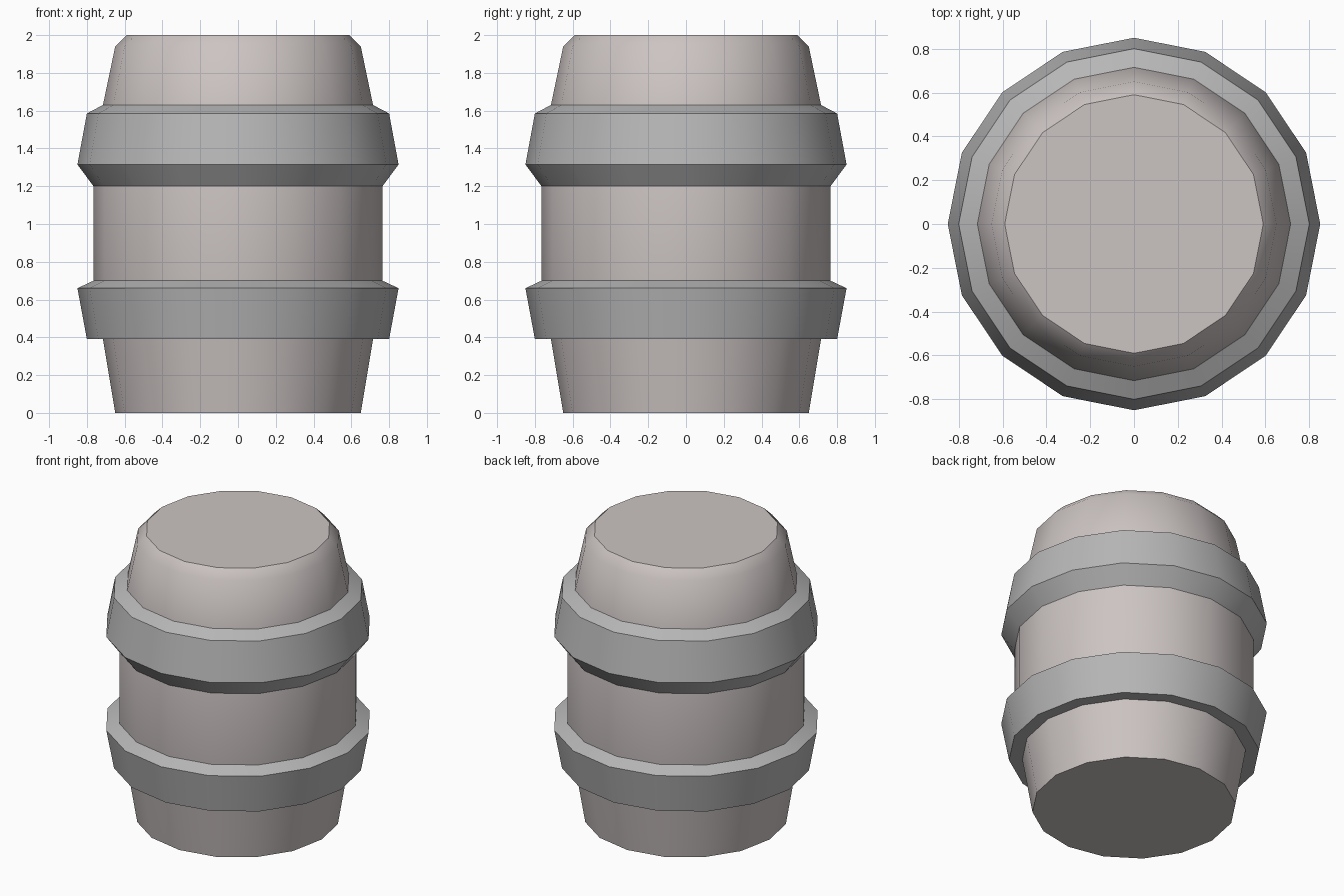
import bpy, bmesh, math

cube = bpy.data.objects.get("Cube")
if cube:
    bpy.data.objects.remove(cube, do_unlink=True)

SIDES = 16


def make_material(name, rgb):
    mat = bpy.data.materials.new(name)
    mat.use_nodes = True
    mat.diffuse_color = (*rgb, 1)
    mat.node_tree.nodes["Principled BSDF"].inputs["Base Color"].default_value = (*rgb, 1)
    return mat


def lathe(name, profile, mat, capped=False):
    """Turn (radius, height) points, listed upwards, around the z axis."""
    bm = bmesh.new()
    rings = []
    for r, z in profile:
        rings.append([bm.verts.new((r * math.cos(2 * math.pi * i / SIDES),
                                    r * math.sin(2 * math.pi * i / SIDES), z))
                      for i in range(SIDES)])
    for low, high in zip(rings, rings[1:]):
        for i in range(SIDES):
            j = (i + 1) % SIDES
            bm.faces.new((low[i], low[j], high[j], high[i]))
    if capped:
        bm.faces.new(rings[0][::-1])
        bm.faces.new(rings[-1])
    mesh = bpy.data.meshes.new(name)
    bm.to_mesh(mesh)
    bm.free()
    mesh.materials.append(mat)
    obj = bpy.data.objects.new(name, mesh)
    bpy.context.collection.objects.link(obj)
    bpy.ops.object.select_all(action='DESELECT')
    obj.select_set(True)
    bpy.context.view_layer.objects.active = obj
    bpy.ops.object.shade_smooth_by_angle(angle=math.radians(40))
    return obj


wood = make_material("pale_warm_grey", (0.60, 0.55, 0.54))
metal = make_material("hoop_grey", (0.47, 0.47, 0.47))

# Barrel body with a chamfered top rim
lathe("barrel_body", [(0.65, 0), (0.715, 0.39), (0.765, 0.70), (0.765, 1.20),
                      (0.715, 1.63), (0.65, 1.94), (0.59, 2.0)], wood, capped=True)

# Hoops, open where they meet the body
lathe("lower_hoop", [(0.715, 0.39), (0.80, 0.39), (0.85, 0.66), (0.765, 0.70)], metal)
lathe("upper_hoop", [(0.765, 1.20), (0.85, 1.315), (0.80, 1.585), (0.715, 1.63)], metal)
